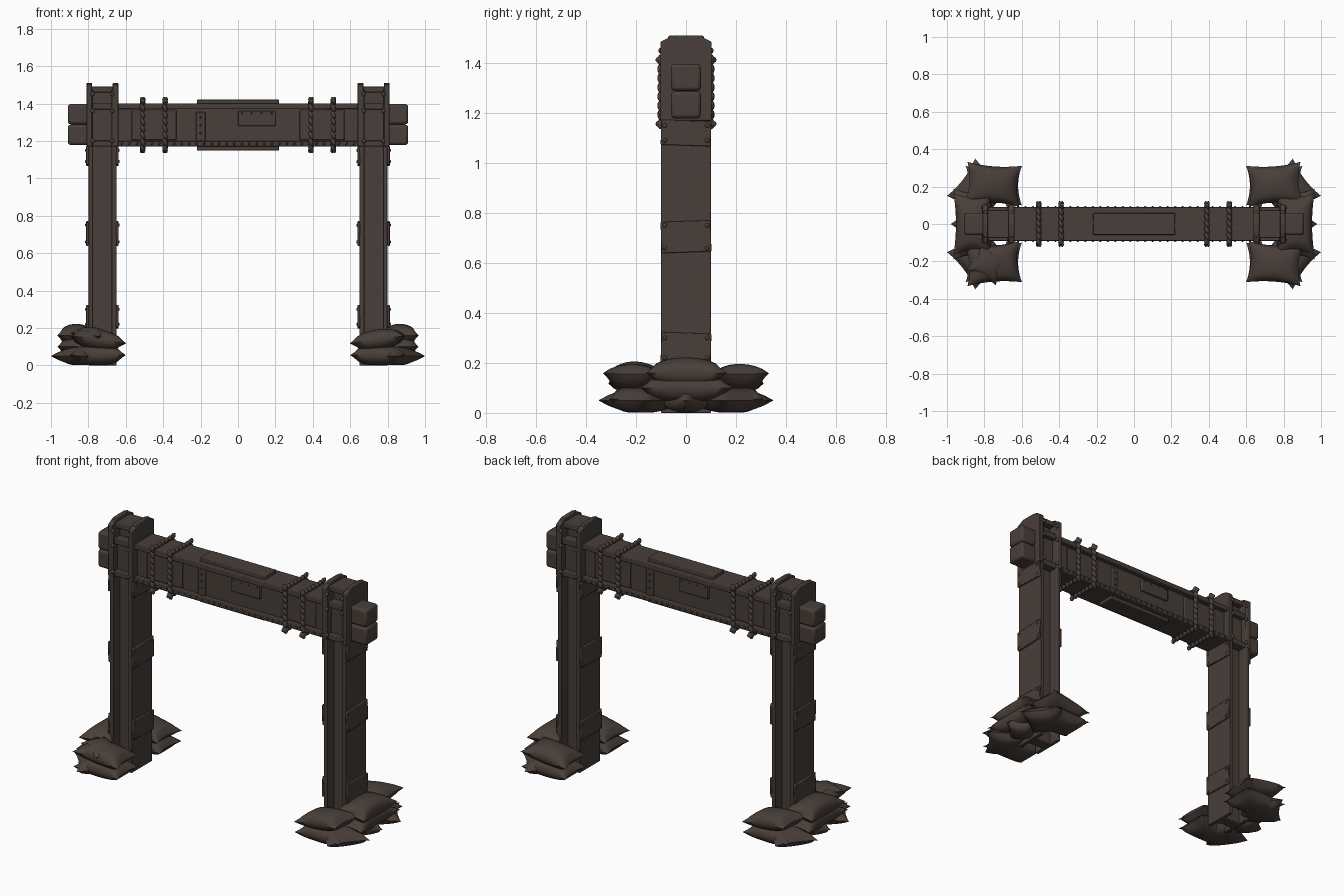
import bpy, bmesh, math
from mathutils import Matrix, Vector

cube = bpy.data.objects.get("Cube")
if cube:
    bpy.data.objects.remove(cube, do_unlink=True)

# One weathered dark brown for everything
brown = bpy.data.materials.new("dark_brown")
brown.use_nodes = True
COLOUR = (0.065, 0.049, 0.041, 1)
brown.diffuse_color = COLOUR
shader = brown.node_tree.nodes["Principled BSDF"]
shader.inputs["Base Color"].default_value = COLOUR
shader.inputs["Roughness"].default_value = 0.9


def finish(bm, name, bevel=0.0, angle=35):
    bmesh.ops.recalc_face_normals(bm, faces=bm.faces)
    mesh = bpy.data.meshes.new(name)
    bm.to_mesh(mesh)
    bm.free()
    mesh.materials.append(brown)
    ob = bpy.data.objects.new(name, mesh)
    bpy.context.collection.objects.link(ob)
    bpy.ops.object.select_all(action='DESELECT')
    ob.select_set(True)
    bpy.context.view_layer.objects.active = ob
    bpy.ops.object.shade_smooth_by_angle(angle=math.radians(angle))
    if bevel:
        mod = ob.modifiers.new("worn_edges", 'BEVEL')
        mod.width = bevel
        mod.segments = 2
        mod.limit_method = 'ANGLE'
    return ob


def box(bm, centre, size, turn=None):
    m = Matrix.Translation(centre) @ (turn or Matrix()) @ Matrix.Diagonal((*size, 1))
    bmesh.ops.create_cube(bm, size=1, matrix=m)


def ball(bm, centre, scale, turn=None, detail=1):
    m = Matrix.Translation(centre) @ (turn or Matrix()) @ Matrix.Diagonal((*scale, 1))
    bmesh.ops.create_icosphere(bm, subdivisions=detail, radius=1, matrix=m)


def flange(bm, x, width, bottom, half_depth, top):
    """Upright plate facing x with clipped top corners."""
    outline = [(-half_depth, bottom), (half_depth, bottom), (half_depth, top - 0.025),
               (half_depth * 0.5, top), (-half_depth * 0.5, top), (-half_depth, top - 0.025)]
    face = bm.faces.new([bm.verts.new((x - width / 2, y, z)) for y, z in outline])
    grown = bmesh.ops.extrude_face_region(bm, geom=[face])
    verts = [v for v in grown["geom"] if isinstance(v, bmesh.types.BMVert)]
    bmesh.ops.translate(bm, verts=verts, vec=(width, 0, 0))


def sandbag(bm, centre, a, b, h, yaw=0, tilt=0, n=12):
    """Pillow with pinched corners."""
    m = (Matrix.Translation(centre) @ Matrix.Rotation(math.radians(yaw), 4, 'Z')
         @ Matrix.Rotation(math.radians(tilt), 4, 'Y'))
    made = []
    for side in (1, -1):
        rows = []
        for i in range(n + 1):
            row = []
            for j in range(n + 1):
                u, v = 2 * i / n - 1, 2 * j / n - 1
                puff = max(0, (1 - u * u) * (1 - v * v)) ** 0.42
                p = Vector((a * u * (1 - 0.13 * (1 - v * v)),
                            b * v * (1 - 0.13 * (1 - u * u)), side * h * puff))
                p = m @ p
                p.z = max(p.z, 0.002)
                row.append(bm.verts.new(p))
            rows.append(row)
            made += row
        for i in range(n):
            for j in range(n):
                bm.faces.new((rows[i][j], rows[i + 1][j], rows[i + 1][j + 1], rows[i][j + 1]))
    bmesh.ops.remove_doubles(bm, verts=made, dist=0.0005)


POST_X = 0.725
for s, side in ((1, "left"), (-1, "right")):
    # I-section post with clipped top
    bm = bmesh.new()
    for off in (-0.0625, 0.0625):
        flange(bm, s * (POST_X + off), 0.025, 0, 0.1, 1.49)
    box(bm, (s * POST_X, 0, 0.74), (0.12, 0.07, 1.48))
    finish(bm, side + "_post", 0.004)

    # Head sleeve: thicker cheeks, cap and front tie bars
    bm = bmesh.new()
    for off in (-0.07, 0.07):
        flange(bm, s * (POST_X + off), 0.03, 1.17, 0.103, 1.51)
    box(bm, (s * POST_X, 0, 1.475), (0.13, 0.15, 0.03))
    for z in (1.19, 1.38):
        box(bm, (s * POST_X, 0, z), (0.12, 0.18, 0.025))
    finish(bm, side + "_post_head", 0.004)

    # Patch plates wrapped over both post flanges
    bm = bmesh.new()
    for k, (z, height) in enumerate(((0.26, 0.12), (0.705, 0.125), (1.12, 0.1))):
        for off in (-0.08, 0.08):
            turn = Matrix.Rotation(math.radians(2 if k % 2 else -2), 4, 'X')
            box(bm, (s * (POST_X + off), 0, z), (0.014, 0.2, height), turn)
    finish(bm, side + "_post_patches", 0.004)

    # Rivets on sleeve edges and patches
    bm = bmesh.new()
    for off in (-0.07, 0.07):
        for z in (1.2, 1.36, 1.45):
            for y in (-0.103, 0.103):
                ball(bm, (s * (POST_X + off * 0.75), y * 0.98, z), (0.012, 0.01, 0.012), detail=2)
        ball(bm, (s * (POST_X + off), 0.06, 1.503), (0.012, 0.012, 0.008), detail=2)
        ball(bm, (s * (POST_X + off), -0.06, 1.503), (0.012, 0.012, 0.008), detail=2)
        for z in (0.22, 0.3, 0.66, 0.75, 1.09, 1.15):
            for y in (-0.085, 0.085):
                ball(bm, (s * (POST_X + off * 1.24), y, z), (0.006, 0.009, 0.009), detail=2)
    finish(bm, side + "_post_rivets")

    # Rounded timber stubs poking out past the post
    bm = bmesh.new()
    for z in (1.233, 1.343):
        box(bm, (s * 0.85, 0, z), (0.12, 0.12, 0.108))
    finish(bm, side + "_beam_end_blocks", 0.014)

    # Rope loops of twisted strands round the crossbeam
    bm = bmesh.new()
    hy, hz, zc = 0.1, 0.128, 1.285
    for x in (0.39, 0.51):
        for along, half, across in (('Z', hz, hy), ('Y', hy, hz)):
            count = round(2 * half / 0.036)
            for e in (-1, 1):
                for i in range(count + 1):
                    t = -half + 2 * half * i / count
                    if along == 'Z':
                        p, size = (s * x, e * across, zc + t), (0.013, 0.015, 0.024)
                        turn = Matrix.Rotation(0.4 * e, 4, 'Y')
                    else:
                        p, size = (s * x, t, zc + e * across), (0.013, 0.024, 0.015)
                        turn = Matrix.Rotation(0.4 * e, 4, 'Z')
                    ball(bm, p, size, turn @ Matrix.Rotation(0, 4, 'X'), detail=2)
    finish(bm, side + "_rope_loops")

    # Sandbags heaped in a C round the outside of the foot
    bm = bmesh.new()
    for f in (1, -1):
        sandbag(bm, (s * 0.825, f * 0.175, 0.05), 0.125, 0.125, 0.052, -53 * s * f)
        sandbag(bm, (s * 0.75, f * 0.205, 0.055), 0.15, 0.105, 0.055)
        sandbag(bm, (s * 0.752, f * 0.212, 0.138), 0.148, 0.11, 0.055, 4 * s * f, -8 * s)
    sandbag(bm, (s * 0.86, 0, 0.05), 0.085, 0.085, 0.05, 45)
    sandbag(bm, (s * 0.86, 0, 0.1), 0.105, 0.19, 0.06)
    sandbag(bm, (s * 0.865, 0, 0.16), 0.1, 0.165, 0.062)
    if s < 0:
        sandbag(bm, (-0.78, -0.215, 0.165), 0.09, 0.08, 0.04, -28, 6)
    finish(bm, side + "_sandbags", angle=60)

# Crossbeam: I-section with shallow recessed web
bm = bmesh.new()
box(bm, (0, 0, 1.285), (1.6, 0.12, 0.21))
for z in (1.185, 1.385):
    box(bm, (0, 0, z), (1.6, 0.18, 0.03))
finish(bm, "crossbeam", 0.004)

# Plates on top, bottom, front and back of the crossbeam
bm = bmesh.new()
for z in (1.408, 1.162):
    box(bm, (0, 0, z), (0.44, 0.115, 0.025))
for f in (1, -1):
    box(bm, (-f * 0.1, f * 0.063, 1.32), (0.2, 0.02, 0.08))
    box(bm, (f * 0.2, f * 0.061, 1.27), (0.05, 0.012, 0.17))
    box(bm, (-f * 0.45, f * 0.061, 1.285), (0.24, 0.014, 0.16))
    box(bm, (f * 0.45, f * 0.061, 1.285), (0.24, 0.014, 0.16))
finish(bm, "crossbeam_plates", 0.004)

# Rivet rows along flange edges and web plates
bm = bmesh.new()
for f in (1, -1):
    for i in range(32):
        x = -0.62 + i * 0.04
        ball(bm, (x, f * 0.09, 1.185), (0.008, 0.006, 0.008))
    for i in range(4):
        ball(bm, (f * 0.2, f * 0.067, 1.2 + i * 0.042), (0.007, 0.006, 0.007))
        ball(bm, (-f * (0.02 + i * 0.053), f * 0.073, 1.35), (0.006, 0.005, 0.006))
finish(bm, "crossbeam_rivets")
